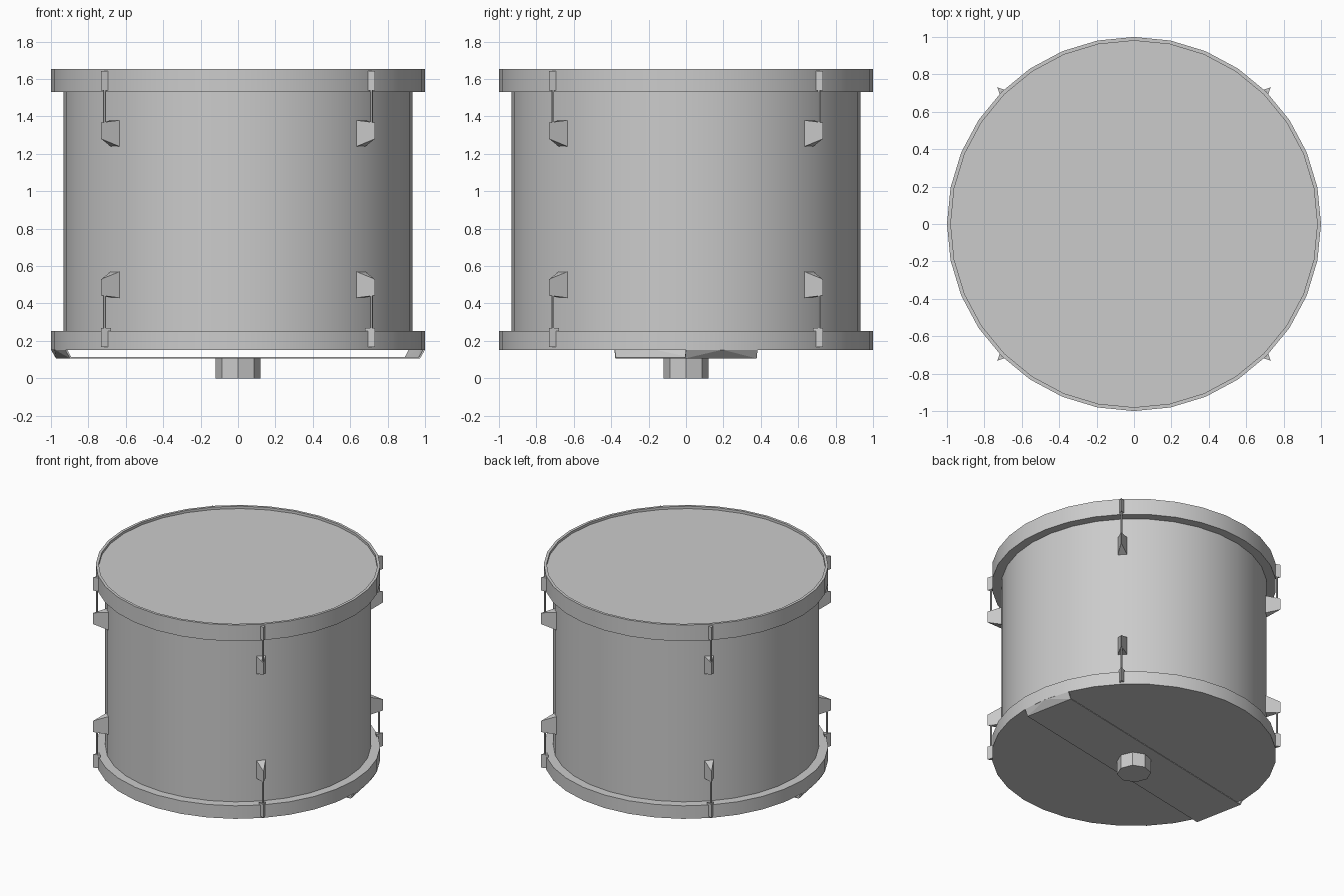
import bpy, bmesh
from math import sin, cos, pi, radians

if "Cube" in bpy.data.objects:
    bpy.data.objects.remove(bpy.data.objects["Cube"])

SIDES = 32
MID_Z = 0.905  # mirror height for the tension hardware


def make(name, verts, faces, smooth=False, recalc=True):
    me = bpy.data.meshes.new(name)
    me.from_pydata(verts, [], faces)
    ob = bpy.data.objects.new(name, me)
    bpy.context.collection.objects.link(ob)
    if recalc:
        bm = bmesh.new()
        bm.from_mesh(me)
        bmesh.ops.recalc_face_normals(bm, faces=bm.faces)
        bm.to_mesh(me)
        bm.free()
    if smooth:
        bpy.ops.object.select_all(action='DESELECT')
        ob.select_set(True)
        bpy.context.view_layer.objects.active = ob
        bpy.ops.object.shade_smooth_by_angle(angle=radians(30))
    return ob


def lathe(name, profile, n=SIDES, closed=False, caps=True, smooth=True):
    """Revolve (radius, z) points about z."""
    m = len(profile)
    verts = [(r * cos(2 * pi * i / n), r * sin(2 * pi * i / n), z)
             for r, z in profile for i in range(n)]
    faces = []
    for k in range(m if closed else m - 1):
        a, b = k * n, (k + 1) % m * n
        faces += [(a + i, a + (i + 1) % n, b + (i + 1) % n, b + i) for i in range(n)]
    if caps and not closed:
        faces += [tuple(range(n)), tuple(range((m - 1) * n, m * n))]
    return make(name, verts, faces, smooth)


def wedge(name, angle, base, apex, base_z, apex_z, flip):
    """Triangular prism whose ridge points outward; base = (radius, half width)."""
    c, s = cos(angle), sin(angle)
    plan = [(base[0], -base[1]), (apex, 0), (base[0], base[1])]
    verts = []
    for k in range(2):
        for (r, t), zz in zip(plan, (base_z, apex_z, base_z)):
            z = 2 * MID_Z - zz[k] if flip else zz[k]
            verts.append((r * c - t * s, r * s + t * c, z))
    make(name, verts, [(0, 1, 2), (3, 4, 5), (0, 1, 4, 3), (1, 2, 5, 4), (2, 0, 3, 5)])


# Drum body, hoops and head
lathe("shell", [(0.934, 0.25), (0.934, 1.53)], caps=False)
lathe("top_hoop", [(0.93, 1.53), (1, 1.53), (1, 1.655), (0.98, 1.655), (0.98, 1.635), (0.93, 1.635)],
      closed=True)
lathe("drum_head", [(0.98, 1.625), (0.98, 1.636)])
lathe("bottom_hoop", [(1, 0.152), (1, 0.253)])

# Lugs, rods and hooks at the four diagonals, above and below
for i in range(4):
    a = radians(45 + 90 * i)
    for flip, tag in ((False, "upper"), (True, "lower")):
        wedge(f"{tag}_lug_{i}", a, (0.925, 0.035), 1.034, (1.238, 1.38), (1.28, 1.367), flip)
        wedge(f"{tag}_hook_{i}", a, (0.985, 0.023), 1.034, (1.54, 1.643), (1.54, 1.643), flip)
        z0, z1 = (2 * MID_Z - 1.55, 2 * MID_Z - 1.36) if flip else (1.36, 1.55)
        rod = lathe(f"{tag}_rod_{i}", [(0.008, z0), (0.008, z1)], n=6)
        rod.location = (1.008 * cos(a), 1.008 * sin(a), 0)

# Diagonal strap under the drum, bent up to the hoop at both ends
LOW, HIGH = 0.106, 0.153
arc = [(cos(radians(d)), sin(radians(d)), HIGH) for d in (0, 11.25, 22.5)]
half = [(0.973, -0.005, LOW), (0.897, 0.378, LOW)] + arc
verts = half + [(-x, -y, z) for x, y, z in half]
faces = [(6, 5, 1, 0)]
for o in (0, 5):
    faces += [(o, o + 1, o + 3), (o + 1, o + 4, o + 3), (o, o + 3, o + 2)]
strap = make("base_strap", verts, faces, recalc=False)
mod = strap.modifiers.new("thickness", 'SOLIDIFY')
mod.thickness = 0.01
mod.offset = -1

# Octagonal foot
lathe("foot", [(0.12, 0), (0.12, 0.107)], n=8, smooth=False)
